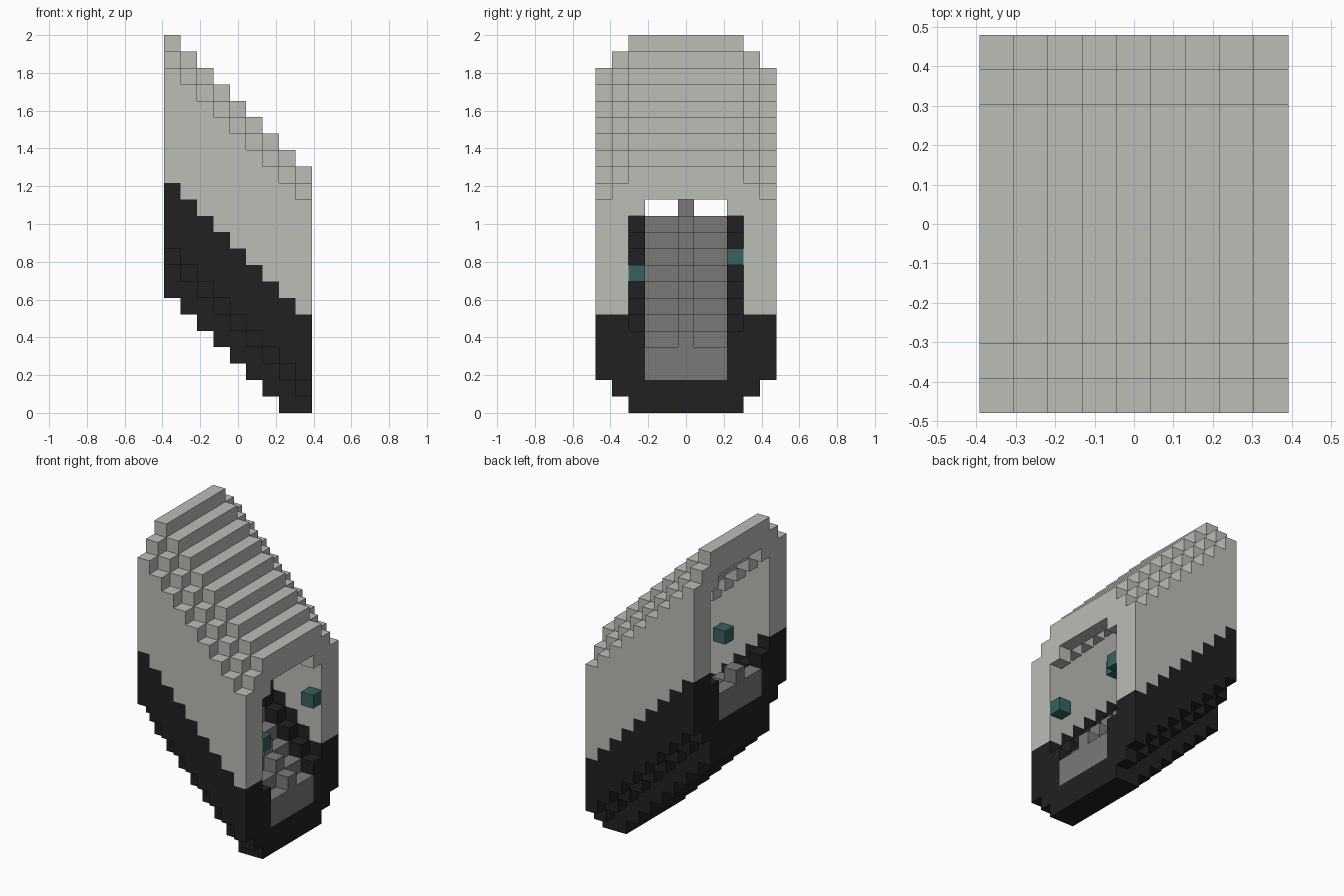
import bpy
import bmesh
from mathutils import Vector

if "Cube" in bpy.data.objects:
    bpy.data.objects.remove(bpy.data.objects["Cube"], do_unlink=True)

COLUMNS, HALF, LAYERS = 9, 5, 23
UNIT = 2 / LAYERS


def material(name, rgb):
    mat = bpy.data.materials.new(name)
    mat.use_nodes = True
    colour = (*rgb, 1)
    mat.diffuse_color = colour
    mat.node_tree.nodes["Principled BSDF"].inputs["Base Color"].default_value = colour
    return mat


MATERIALS = {
    "upper_shell": material("pale grey", (0.50, 0.51, 0.47)),
    "lower_shell": material("near black", (0.015, 0.015, 0.015)),
    "stair_floor": material("mid grey", (0.20, 0.19, 0.19)),
    "wall_lamps": material("dark teal", (0.037, 0.122, 0.112)),
}


def part_at(col, side, layer):
    """Name of the part filling a block of the sloping tunnel, or None."""
    if not (0 <= col < COLUMNS and 0 <= layer < LAYERS):
        return None
    h = layer - (7 - col)          # height above the sloping underside
    a = abs(side)

    # Rounded outline of the tube
    width = {0: 3, 1: 3, 2: 4, 14: 4, 15: 3}.get(h, HALF)
    if h < 0 or h > 15 or a > width:
        return None

    # Lamps on the inner walls, repeating along the slope
    if col % 5 == 3 and ((side == -3 and h == 9) or (side == 3 and h == 10)):
        return "wall_lamps"

    # Stair treads with a raised centre rail
    if a <= 2 and 3 <= h < (6 if a == 0 else 5):
        return "stair_floor"

    # Hollow passage, with kerbs below and chamfered corners above
    if (a <= 2 and 5 <= h < 14) or (a == 3 and 6 <= h < 13):
        return None
    return "lower_shell" if h < 7 else "upper_shell"


def add_face(bm, cell, axis, sign):
    """Add one square side of a block, wound outwards."""
    centre = Vector(cell) + Vector((0.5 - COLUMNS / 2, 0, 0.5))
    normal, u, v = Vector(), Vector(), Vector()
    normal[axis] = sign / 2
    u[(axis + 1) % 3] = 0.5
    v[(axis + 2) % 3] = sign / 2
    corners = (-u - v, u - v, u + v, v - u)
    bm.faces.new([bm.verts.new((centre + normal + c) * UNIT) for c in corners])


# Gather the exposed block sides of each part
meshes = {name: bmesh.new() for name in MATERIALS}
for col in range(COLUMNS):
    for side in range(-HALF, HALF + 1):
        for layer in range(LAYERS):
            cell = (col, side, layer)
            part = part_at(*cell)
            if part is None:
                continue
            for axis in range(3):
                for sign in (-1, 1):
                    near = list(cell)
                    near[axis] += sign
                    if part_at(*near) is None:
                        add_face(meshes[part], cell, axis, sign)

# Weld, merge the flat areas and make one object per part
for name, bm in meshes.items():
    bmesh.ops.remove_doubles(bm, verts=bm.verts, dist=UNIT / 100)
    bmesh.ops.dissolve_limit(bm, angle_limit=0.02, verts=bm.verts, edges=bm.edges)
    mesh = bpy.data.meshes.new(name)
    bm.to_mesh(mesh)
    bm.free()
    mesh.materials.append(MATERIALS[name])
    bpy.context.collection.objects.link(bpy.data.objects.new(name, mesh))
